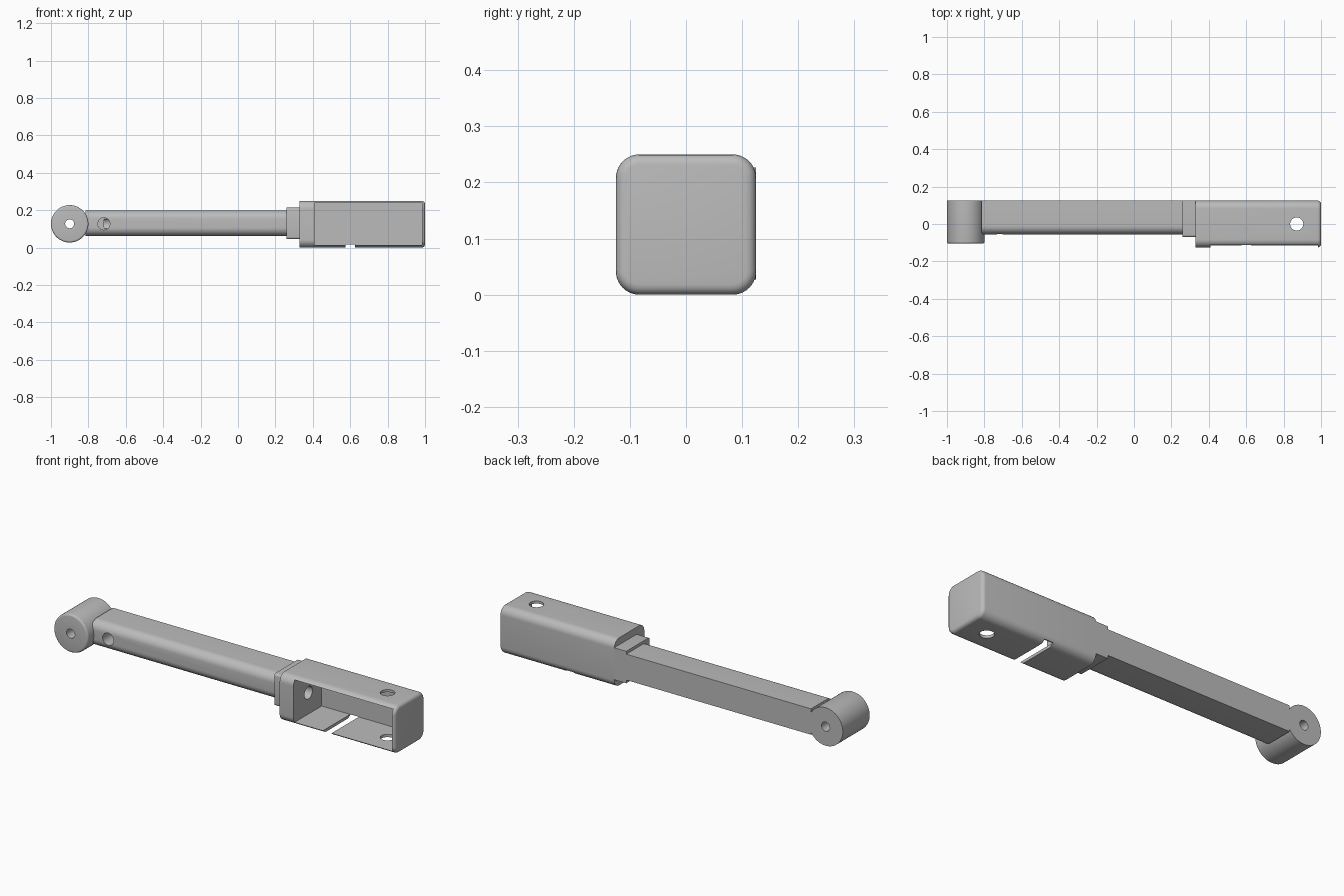
import bpy, bmesh, math
from mathutils import Matrix, Vector

if "Cube" in bpy.data.objects:
    bpy.data.objects.remove(bpy.data.objects["Cube"])

grey = bpy.data.materials.new("plain_grey")
grey.diffuse_color = (0.5, 0.5, 0.5, 1)
grey.use_nodes = True
grey.node_tree.nodes["Principled BSDF"].inputs["Base Color"].default_value = grey.diffuse_color


def finish(bm, name):
    bmesh.ops.recalc_face_normals(bm, faces=bm.faces[:])
    me = bpy.data.meshes.new(name)
    bm.to_mesh(me)
    bm.free()
    me.materials.append(grey)
    ob = bpy.data.objects.new(name, me)
    bpy.context.collection.objects.link(ob)
    return ob


def block(name, lo, hi, bevels=()):
    """Box between two corners; bevels = (edge rule, radius, segments)."""
    lo, hi = Vector(lo), Vector(hi)
    bm = bmesh.new()
    bmesh.ops.create_cube(bm, size=1)
    for v in bm.verts:
        v.co = Vector([(lo[i] + hi[i]) / 2 + v.co[i] * (hi[i] - lo[i]) for i in range(3)])
    for rule, radius, segs in bevels:
        edges = [e for e in bm.edges if rule(e.verts[0].co, e.verts[1].co)]
        bmesh.ops.bevel(bm, geom=edges, offset=radius, segments=segs,
                        profile=0.5, affect='EDGES')
    return finish(bm, name)


def rod(name, a, b, r, front_round=0):
    """Cylinder from point a to point b, optionally rounded on its -y rim."""
    a, b = Vector(a), Vector(b)
    bm = bmesh.new()
    rot = Vector((0, 0, 1)).rotation_difference(b - a).to_matrix().to_4x4()
    bmesh.ops.create_cone(bm, cap_ends=True, segments=64, radius1=r, radius2=r,
                          depth=(b - a).length,
                          matrix=Matrix.Translation((a + b) / 2) @ rot)
    if front_round:
        y = min(a.y, b.y)
        rim = [e for e in bm.edges if all(abs(v.co.y - y) < 1e-4 for v in e.verts)]
        bmesh.ops.bevel(bm, geom=rim, offset=front_round, segments=4,
                        profile=0.5, affect='EDGES')
    return finish(bm, name)


def cut(ob, cutters):
    bpy.context.view_layer.objects.active = ob
    for c in cutters:
        m = ob.modifiers.new("cut", 'BOOLEAN')
        m.operation, m.solver, m.object = 'DIFFERENCE', 'EXACT', c
        bpy.ops.object.modifier_apply(modifier=m.name)


def along_x(p, q):
    return abs(p.x - q.x) > 0.3


ZC = 0.127  # height of the shared centre line

# Pivot barrel at the left end
barrel = rod("pivot_barrel", (-0.9, -0.105, ZC), (-0.9, 0.125, ZC), 0.1, 0.01)

# Long arm, rounded along its two front edges, flat at the back
arm = block("arm", (-0.815, -0.055, 0.062), (0.26, 0.125, 0.198),
            [(lambda p, q: along_x(p, q) and p.y < 0, 0.045, 10)])

# Stepped collar
collar = block("collar", (0.26, -0.07, 0.045), (0.33, 0.125, 0.213),
               [(lambda p, q: abs(p.x - q.x) > 0.05 and p.y < 0, 0.012, 4)])

# Housing with rounded long edges and a softened right end
housing = block("housing", (0.33, -0.125, 0), (1, 0.125, 0.25),
                [(along_x, 0.042, 10),
                 (lambda p, q: p.x > 0.999 and q.x > 0.999, 0.018, 4)])

# Cutters: holes, cable channel, pocket and floor slot
pin_hole = rod("pin_hole", (-0.9, -0.3, ZC), (-0.9, 0.3, ZC), 0.024)
side_hole = rod("side_hole", (-0.717, -0.2, ZC), (-0.717, 0.02, ZC), 0.032)
channel = rod("channel", (-0.717, 0, ZC), (0.46, 0, ZC), 0.033)
pocket = block("pocket", (0.41, -0.3, 0.015), (0.983, 0.11, 0.237))
screw_hole = rod("screw_hole", (0.87, 0, -0.1), (0.87, 0, 0.4), 0.035)
slot = block("slot", (0.575, -0.3, -0.05), (0.625, 0.3, 0.0155))
cutters = [pin_hole, side_hole, channel, pocket, screw_hole, slot]

cut(barrel, [pin_hole])
cut(arm, [channel, side_hole])
cut(collar, [channel])
cut(housing, [pocket, channel, screw_hole, slot])

for c in cutters:
    bpy.data.objects.remove(c)

# Smooth the curves, keep the edges sharp
for ob in (barrel, arm, collar, housing):
    bpy.ops.object.select_all(action='DESELECT')
    ob.select_set(True)
    bpy.context.view_layer.objects.active = ob
    bpy.ops.object.shade_smooth_by_angle(angle=math.radians(30))
